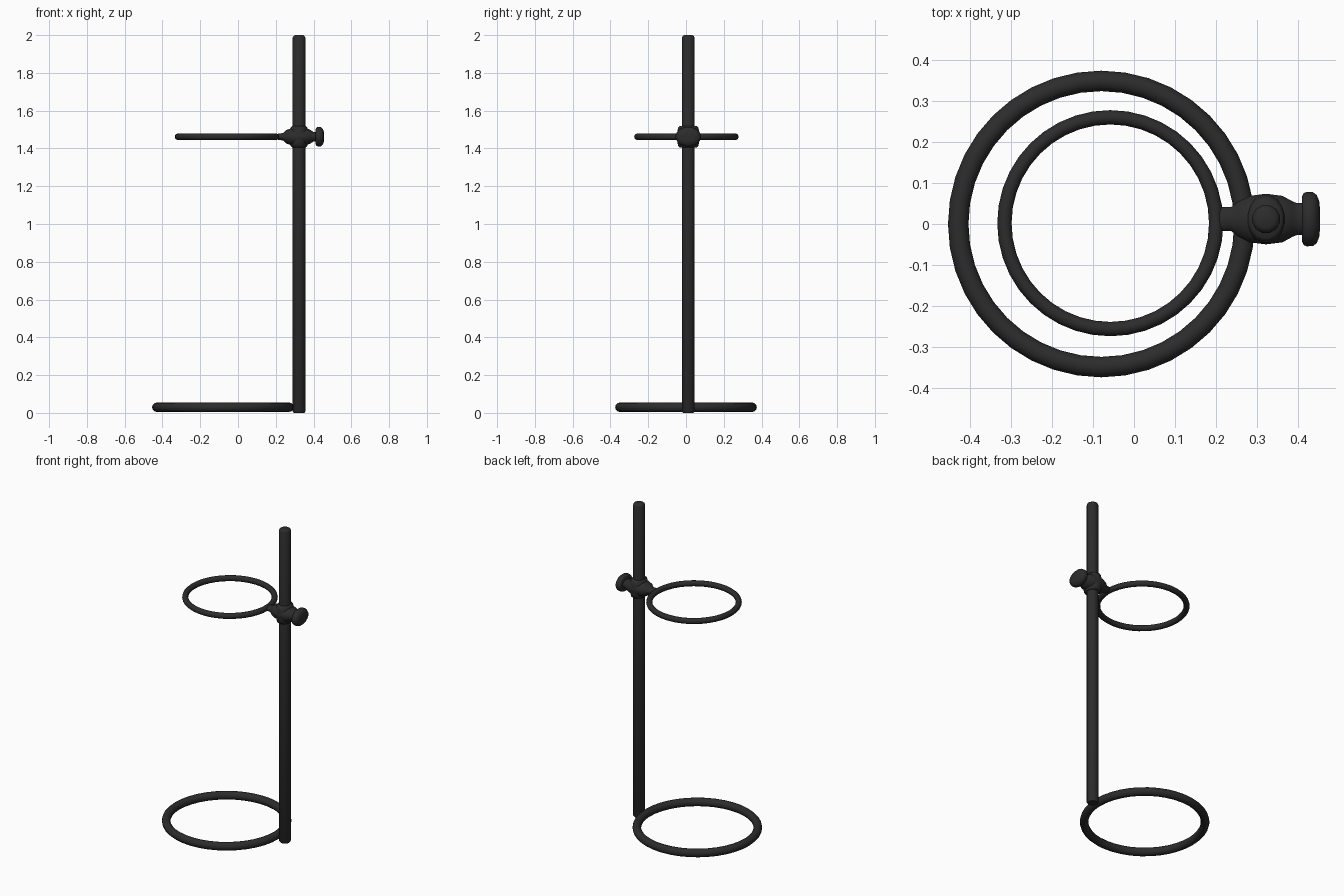
import bpy
from math import sin, cos, pi
from mathutils import Vector

if "Cube" in bpy.data.objects:
    bpy.data.objects.remove(bpy.data.objects["Cube"])

mat = bpy.data.materials.new("black_iron")
mat.diffuse_color = (0.025, 0.025, 0.025, 1)
mat.use_nodes = True
mat.node_tree.nodes["Principled BSDF"].inputs["Base Color"].default_value = mat.diffuse_color


def finish(ob, name, angle=0.8):
    ob.name = name
    ob.data.materials.append(mat)
    bpy.ops.object.select_all(action='DESELECT')
    ob.select_set(True)
    bpy.context.view_layer.objects.active = ob
    bpy.ops.object.shade_smooth_by_angle(angle=angle)


def ring(name, center, major, minor):
    bpy.ops.mesh.primitive_torus_add(location=center, major_radius=major, minor_radius=minor,
                                     major_segments=40, minor_segments=12)
    finish(bpy.context.object, name, pi)


def lathe(name, center, profile, n, along_x=False):
    # profile rows: position along axis, y radius, other radius
    verts, faces = [], []
    for t, ra, rb in profile:
        for i in range(n):
            a = 2 * pi * (i + 0.5) / n
            p = (t, ra * cos(a), rb * sin(a)) if along_x else (rb * sin(a), -ra * cos(a), t)
            verts.append(Vector(center) + Vector(p))
    for k in range(len(profile) - 1):
        for i in range(n):
            j = (i + 1) % n
            faces.append((k*n + i, k*n + j, (k+1)*n + j, (k+1)*n + i))
    faces.append(tuple(reversed(range(n))))
    faces.append(tuple(range((len(profile) - 1)*n, len(profile)*n)))
    me = bpy.data.meshes.new(name)
    me.from_pydata(verts, [], faces)
    ob = bpy.data.objects.new(name, me)
    bpy.context.collection.objects.link(ob)
    finish(ob, name)


X, Y, Z = 0.323, 0.012, 1.462   # rod axis and clamp height

# base and support rings
ring("base_ring", (-0.08, 0, 0.03), 0.350, 0.025)
ring("support_ring", (-0.058, 0.002, Z), 0.259, 0.0175)

# upright rod with rounded ends
lathe("rod", (X, Y, 0), [(t, r, r) for t, r in (
    (0, 0.029), (0.008, 0.035), (1.985, 0.035), (1.995, 0.031), (2.0, 0.022))], 12)

# collar around the rod
lathe("clamp_collar", (X, Y, Z), [(t, r, r * 0.82) for t, r in (
    (-0.056, 0.046), (-0.05, 0.054), (-0.028, 0.059), (0, 0.062),
    (0.028, 0.059), (0.05, 0.054), (0.056, 0.046))], 16)

# clamp body with neck towards the support ring
lathe("clamp_body", (X, Y, Z), [
    (-0.118, 0.024, 0.013), (-0.112, 0.030, 0.016), (-0.085, 0.030, 0.020),
    (-0.068, 0.044, 0.036), (-0.040, 0.058, 0.046), (0, 0.063, 0.050),
    (0.040, 0.058, 0.046), (0.065, 0.044, 0.034), (0.075, 0.040, 0.026),
    (0.092, 0.040, 0.025)], 16, True)

# tightening knob
lathe("clamp_knob", (X, Y, Z), [
    (0.088, 0.056, 0.040), (0.092, 0.065, 0.049), (0.100, 0.068, 0.053),
    (0.115, 0.067, 0.052), (0.124, 0.060, 0.044), (0.130, 0.045, 0.034),
    (0.132, 0.025, 0.020)], 16, True)
